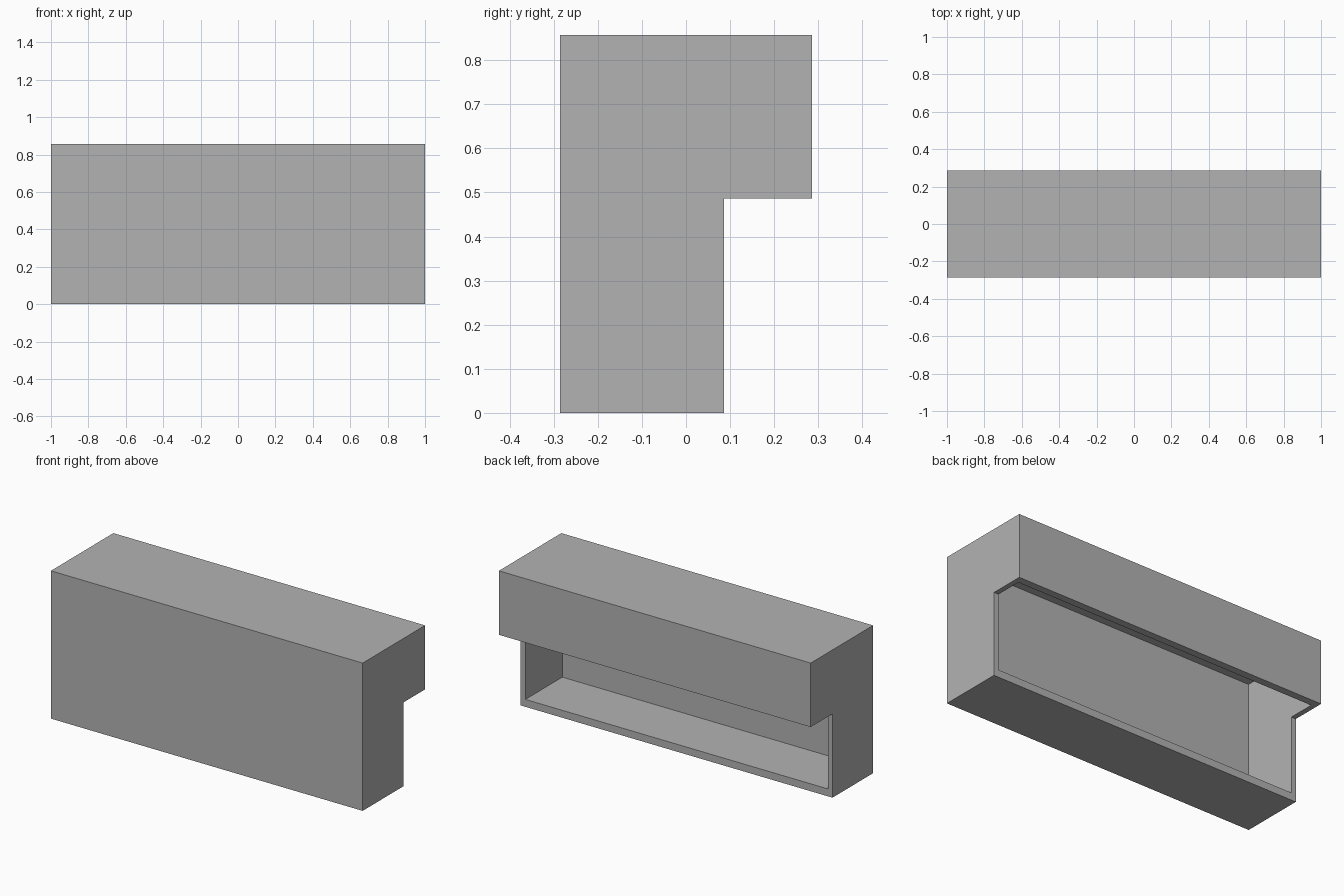
import bpy
import bmesh

old = bpy.data.objects.get("Cube")
if old:
    bpy.data.objects.remove(old, do_unlink=True)

# Overall size
HALF_X, HALF_Y, HEIGHT = 1.0, 0.286, 0.857
STEP_Y, STEP_Z = 0.086, 0.486
# Panel thicknesses
SIDE, FRONT, BACK, FLOOR, TOP = 0.03, 0.034, 0.043, 0.043, 0.03

grey = bpy.data.materials.new("plain_grey")
grey.use_nodes = True
grey.diffuse_color = (0.45, 0.45, 0.45, 1)
grey.node_tree.nodes["Principled BSDF"].inputs["Base Color"].default_value = grey.diffuse_color


def prism(name, profile, half_width):
    """Extrude a closed y-z profile along x."""
    bm = bmesh.new()
    face = bm.faces.new([bm.verts.new((-half_width, y, z)) for y, z in profile])
    out = bmesh.ops.extrude_face_region(bm, geom=[face])
    moved = [v for v in out["geom"] if isinstance(v, bmesh.types.BMVert)]
    bmesh.ops.translate(bm, verts=moved, vec=(2 * half_width, 0, 0))
    bmesh.ops.recalc_face_normals(bm, faces=bm.faces)
    mesh = bpy.data.meshes.new(name)
    bm.to_mesh(mesh)
    bm.free()
    mesh.materials.append(grey)
    obj = bpy.data.objects.new(name, mesh)
    bpy.context.collection.objects.link(obj)
    return obj


# Stepped housing with an overhang at the back
housing = prism("stepped_housing", [
    (-HALF_Y, 0), (STEP_Y, 0), (STEP_Y, STEP_Z),
    (HALF_Y, STEP_Z), (HALF_Y, HEIGHT), (-HALF_Y, HEIGHT)], HALF_X)

# Cavity, open at the lower back and under the overhang
y0, y1 = -HALF_Y + FRONT, HALF_Y - BACK
z0, z1 = FLOOR, HEIGHT - TOP
cavity = prism("cavity_cutter", [(y0, z0), (y1, z0), (y1, z1), (y0, z1)], HALF_X - SIDE)
cavity.hide_render = True

cut = housing.modifiers.new("hollow", "BOOLEAN")
cut.operation = "DIFFERENCE"
cut.solver = "EXACT"
cut.object = cavity

# Bake the cut and drop the cutter
bpy.context.view_layer.objects.active = housing
housing.select_set(True)
bpy.ops.object.modifier_apply(modifier=cut.name)
bpy.data.objects.remove(cavity, do_unlink=True)
